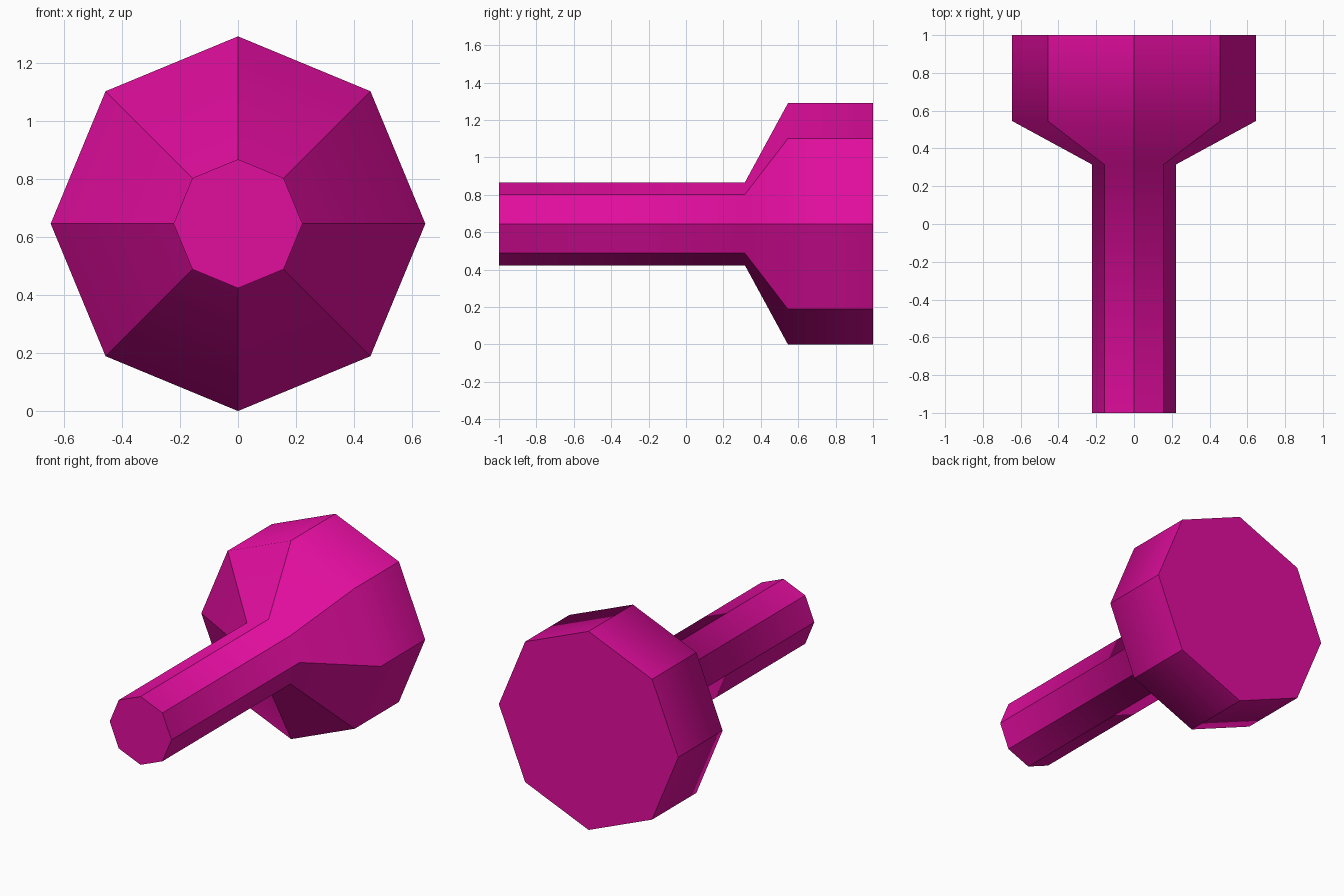
import bpy, bmesh, math

if "Cube" in bpy.data.objects:
    bpy.data.objects.remove(bpy.data.objects["Cube"])

magenta = bpy.data.materials.new("magenta")
magenta.diffuse_color = (0.75, 0.004, 0.34, 1)
magenta.use_nodes = True
magenta.node_tree.nodes["Principled BSDF"].inputs["Base Color"].default_value = magenta.diffuse_color

SIDES = 8
CENTRE_Z = 0.645
# handle-to-head profile: (position along y, radius)
PROFILE = [(-1.0, 0.222), (0.315, 0.222), (0.545, 0.645), (1.0, 0.645)]

bm = bmesh.new()


def ring(y, r):
    """Octagonal ring around the y axis with a corner at the top."""
    angles = [2 * math.pi * i / SIDES for i in range(SIDES)]
    return [bm.verts.new((r * math.cos(a), y, CENTRE_Z + r * math.sin(a))) for a in angles]


rings = [ring(y, r) for y, r in PROFILE]

# side panels, shaded smoothly along the length only
for a, b in zip(rings, rings[1:]):
    for i in range(SIDES):
        j = (i + 1) % SIDES
        bm.faces.new((a[i], a[j], b[j], b[i])).smooth = True
        bm.edges.get((a[i], b[i])).smooth = False

# flat end caps with sharp rims
for cap in (rings[0], rings[-1]):
    face = bm.faces.new(cap)
    for edge in face.edges:
        edge.smooth = False

bmesh.ops.recalc_face_normals(bm, faces=bm.faces)
mesh = bpy.data.meshes.new("mallet")
bm.to_mesh(mesh)
bm.free()
mesh.materials.append(magenta)
mallet = bpy.data.objects.new("handle_with_head", mesh)
bpy.context.collection.objects.link(mallet)
